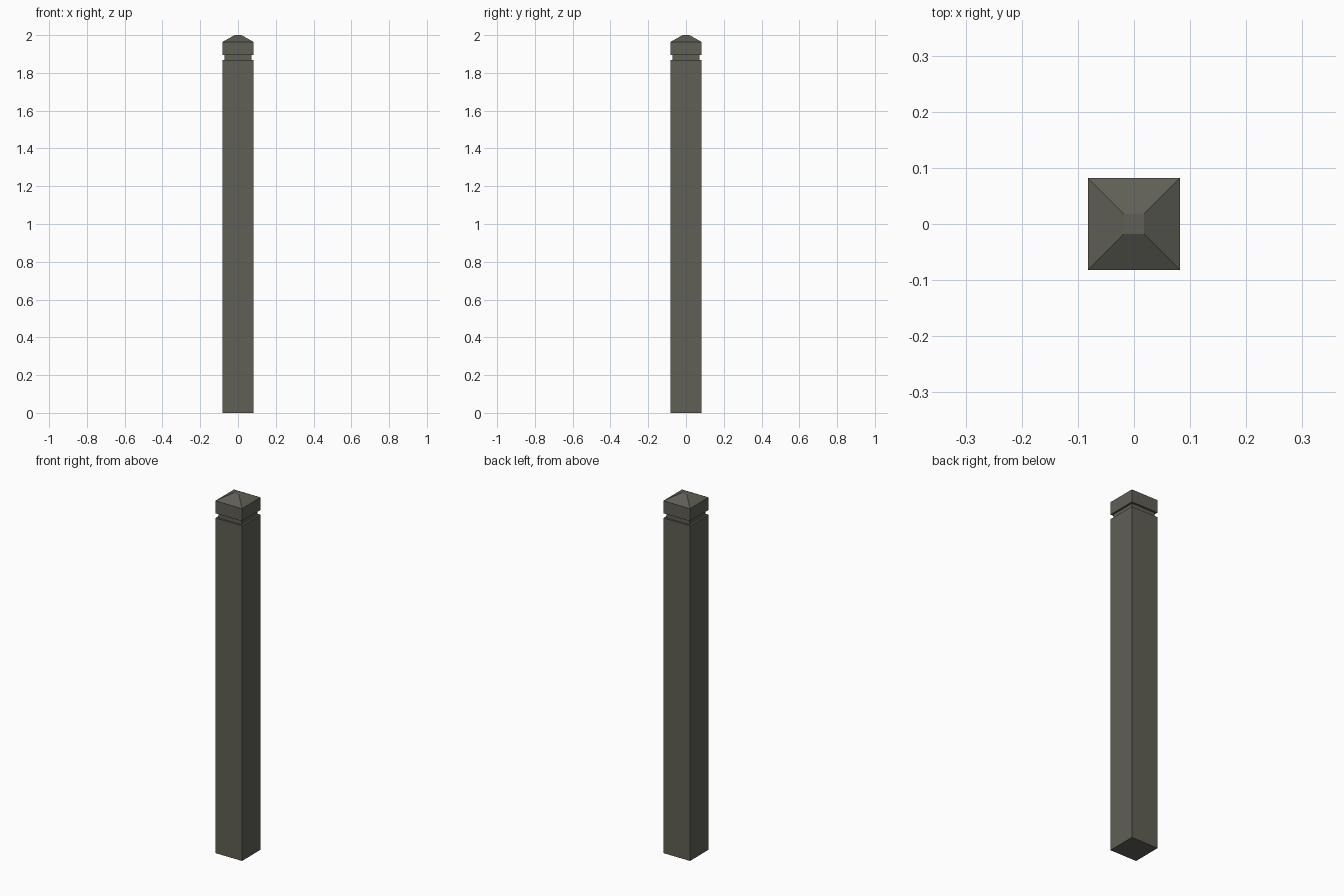
import bpy, bmesh

if "Cube" in bpy.data.objects:
    bpy.data.objects.remove(bpy.data.objects["Cube"])

mat = bpy.data.materials.new("dark_olive_grey")
mat.diffuse_color = (0.115, 0.115, 0.092, 1)
mat.use_nodes = True
mat.node_tree.nodes["Principled BSDF"].inputs["Base Color"].default_value = mat.diffuse_color

# (half width, height) profile of the square post, bottom to top
profile = [
    (0.082, 0.0), (0.082, 1.868),        # shaft
    (0.0715, 1.868), (0.0715, 1.894),    # groove
    (0.082, 1.894), (0.082, 1.964),      # cap block
    (0.018, 2.0),                        # sloped cap with small flat top
]

bm = bmesh.new()
rings = [[bm.verts.new((sx * h, sy * h, z))
          for sx, sy in ((-1, -1), (1, -1), (1, 1), (-1, 1))]
         for h, z in profile]
for low, high in zip(rings, rings[1:]):
    for i in range(4):
        j = (i + 1) % 4
        bm.faces.new((low[i], low[j], high[j], high[i]))
bm.faces.new(rings[0][::-1])
bm.faces.new(rings[-1])
bmesh.ops.recalc_face_normals(bm, faces=bm.faces[:])

mesh = bpy.data.meshes.new("fence_post")
bm.to_mesh(mesh)
bm.free()
mesh.materials.append(mat)
bpy.context.collection.objects.link(bpy.data.objects.new("fence_post", mesh))
